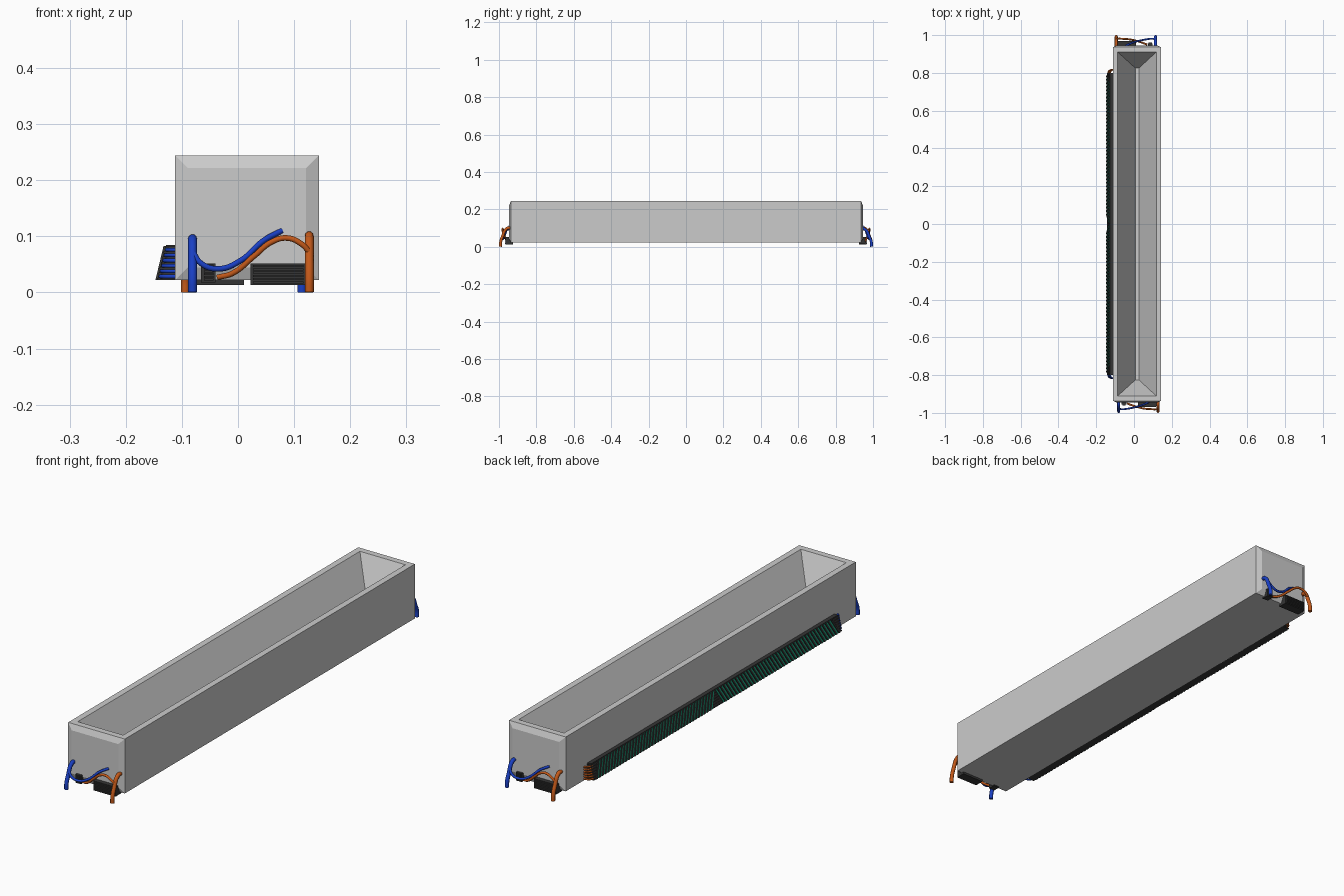
import bpy, bmesh
from mathutils import Vector

if "Cube" in bpy.data.objects:
    bpy.data.objects.remove(bpy.data.objects["Cube"])


def mat(name, rgb):
    m = bpy.data.materials.new(name)
    m.diffuse_color = (*rgb, 1)
    m.use_nodes = True
    m.node_tree.nodes["Principled BSDF"].inputs["Base Color"].default_value = m.diffuse_color
    return m


BLUE = mat("blue", (0.01, 0.05, 0.55))
ORANGE = mat("orange", (0.55, 0.10, 0.01))
GREEN = mat("green", (0.01, 0.35, 0.20))
DARK = mat("dark", (0.035, 0.035, 0.035))
CX = 0.0165  # centre of the trough body in x


def finish(bm, name, material=None):
    bmesh.ops.recalc_face_normals(bm, faces=bm.faces)
    me = bpy.data.meshes.new(name)
    bm.to_mesh(me)
    bm.free()
    ob = bpy.data.objects.new(name, me)
    bpy.context.collection.objects.link(ob)
    if material:
        me.materials.append(material)
    return ob


def add_box(bm, lo, hi):
    vs = bmesh.ops.create_cube(bm, size=1)["verts"]
    for v in vs:
        v.co = Vector([l + (c + 0.5) * (h - l) for l, c, h in zip(lo, v.co, hi)])
    return vs


def add_prism(bm, pts, offset):
    face = bm.faces.new([bm.verts.new(p) for p in pts])
    ext = bmesh.ops.extrude_face_region(bm, geom=[face], use_keep_orig=True)
    for v in ext["geom"]:
        if isinstance(v, bmesh.types.BMVert):
            v.co += Vector(offset)


def tube(name, pts, radius, material):
    cu = bpy.data.curves.new(name, "CURVE")
    cu.dimensions = "3D"
    cu.bevel_depth, cu.bevel_resolution, cu.resolution_u = radius, 3, 8
    cu.use_fill_caps = True
    sp = cu.splines.new("BEZIER")
    sp.bezier_points.add(len(pts) - 1)
    for bp, p in zip(sp.bezier_points, pts):
        bp.co = p
        bp.handle_left_type = bp.handle_right_type = "AUTO"
    cu.materials.append(material)
    bpy.context.collection.objects.link(bpy.data.objects.new(name, cu))


# Trough body: raised bevelled end panels and a tapered V cavity
bm = bmesh.new()
add_box(bm, (-0.112, -0.936, 0.022), (0.144, 0.936, 0.244))
bm.normal_update()
ends = [f for f in bm.faces if abs(f.normal.y) > 0.9]
top = [f for f in bm.faces if f.normal.z > 0.9][0]
for f in ends:
    bmesh.ops.inset_region(bm, faces=[f], thickness=0.032)
    for v in f.verts:
        v.co.y += 0.01 if v.co.y > 0 else -0.01
bmesh.ops.inset_region(bm, faces=[top], thickness=0.036)
floor = bmesh.ops.extrude_discrete_faces(bm, faces=[top])["faces"][0]
for v in floor.verts:
    v.co = Vector((CX + (0.009 if v.co.x > CX else -0.009),
                   0.825 if v.co.y > 0 else -0.825, 0.075))
bmesh.ops.remove_doubles(bm, verts=bm.verts, dist=1e-5)
finish(bm, "trough_body")

# End fittings, repeated at the back by a half turn
for s, end in ((1, "front"), (-1, "back")):
    def P(x, y, z):
        return (CX + s * (x - CX), s * y, z)

    # large drain hoses
    for x, h, m, n in ((-0.081, 0.096, BLUE, "blue"), (0.127, 0.101, ORANGE, "orange")):
        tube(f"{end}_{n}_hose", [P(x, -0.938, h), P(x, -0.958, h - 0.003),
             P(x, -0.981, h - 0.045), P(x, -0.991, 0.025), P(x, -0.992, 0.0005)], 0.008, m)
    # thin crossing pipes
    tube(f"{end}_blue_pipe", [P(-0.081, -0.976, 0.073), P(-0.066, -0.981, 0.052),
         P(-0.035, -0.978, 0.042), P(0.005, -0.970, 0.057), P(0.045, -0.958, 0.092),
         P(0.078, -0.944, 0.110)], 0.005, BLUE)
    tube(f"{end}_orange_pipe", [P(-0.036, -0.950, 0.027), P(-0.01, -0.960, 0.034),
         P(0.030, -0.972, 0.066), P(0.060, -0.978, 0.090), P(0.088, -0.980, 0.097),
         P(0.115, -0.981, 0.085), P(0.127, -0.978, 0.072)], 0.005, ORANGE)
    # louvred vent boxes
    for name, x0, x1, z0, d in (("large_vent", 0.022, 0.121, 0.013, 0.964),
                                ("small_vent", -0.066, -0.040, 0.018, 0.956)):
        bm = bmesh.new()
        add_box(bm, (x0, -d, z0), (x1, -0.925, 0.052))
        for i in range(6):
            z = z0 + 0.003 + i * (0.048 - z0) / 6
            add_box(bm, (x0 + 0.005, -d - 0.004, z), (x1 - 0.004, -d + 0.002, z + 0.0035))
        for v in bm.verts:
            v.co = P(*v.co)
        finish(bm, f"{end}_{name}", DARK)


# Side radiator with a leaning outer face
def face_x(z):
    return -0.145 + (z - 0.022) / 0.063 * 0.015


bm = bmesh.new()
add_prism(bm, [(-0.110, -0.795, 0.022), (-0.144, -0.795, 0.022),
               (-0.128, -0.795, 0.085), (-0.110, -0.795, 0.085)], (0, 1.59, 0))
for i in range(7):
    z = 0.022 + i * 0.0095
    add_box(bm, (face_x(z) + 0.001, -0.80, z), (-0.110, 0.80, z + 0.004))
finish(bm, "radiator_core", DARK)

# Herringbone fins, alternating green and dark, mirrored about the middle
for name, m, phase, out in (("green_fins", GREEN, 0, 0.0002), ("dark_fins", DARK, 0.0095, 0.0022)):
    bm = bmesh.new()
    for side in (1, -1):
        for i in range(40):
            y = 0.036 + phase + i * 0.0188
            w = 0.0085
            z0, z1 = 0.0225, 0.083
            quad = [(y, z0), (y + w, z0), (y + w - 0.032, z1), (y - 0.032, z1)]
            add_prism(bm, [(face_x(z) - out, side * min(yy, 0.797), z) for yy, z in quad],
                      (0.004, 0, 0))
    finish(bm, name, m)

# Tube bends at both radiator ends
for s, m, n in ((-1, BLUE, "blue"), (1, ORANGE, "orange")):
    for i in range(6):
        z = 0.0285 + i * 0.0095
        x = face_x(z) + 0.005
        tube(f"radiator_{n}_bend_{i + 1}", [(x, s * 0.79, z), (x + 0.002, s * 0.804, z),
             (x + 0.010, s * 0.814, z), (-0.110, s * 0.818, z)], 0.0035, m)
